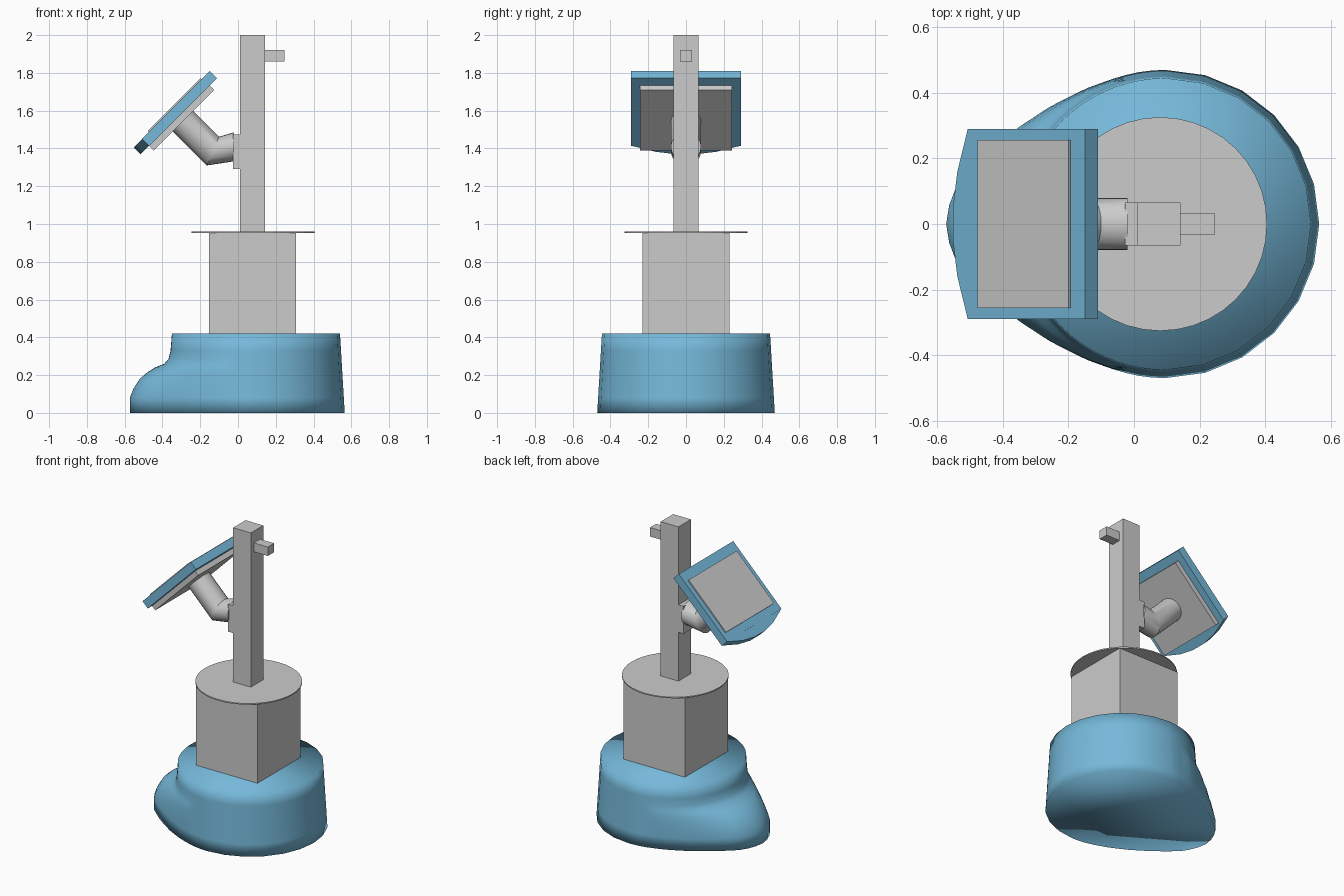
import bpy, bmesh, math
from math import sin, cos, pi

if "Cube" in bpy.data.objects:
    bpy.data.objects.remove(bpy.data.objects["Cube"])

blue = bpy.data.materials.new("blue_shell")
blue.diffuse_color = (0.18, 0.485, 0.70, 1)
blue.use_nodes = True
blue.node_tree.nodes["Principled BSDF"].inputs["Base Color"].default_value = blue.diffuse_color


def make(name, bm, mat=None):
    bmesh.ops.recalc_face_normals(bm, faces=bm.faces)
    me = bpy.data.meshes.new(name)
    bm.to_mesh(me)
    bm.free()
    ob = bpy.data.objects.new(name, me)
    bpy.context.collection.objects.link(ob)
    if mat:
        me.materials.append(mat)
    return ob


def smooth(ob, angle):
    bpy.ops.object.select_all(action='DESELECT')
    ob.select_set(True)
    bpy.context.view_layer.objects.active = ob
    bpy.ops.object.shade_smooth_by_angle(angle=math.radians(angle))


def loft(name, rings, mat=None):
    """Bridge closed rings of points and cap both ends."""
    bm = bmesh.new()
    vs = [[bm.verts.new(p) for p in ring] for ring in rings]
    n = len(vs[0])
    for a, b in zip(vs, vs[1:]):
        for i in range(n):
            j = (i + 1) % n
            bm.faces.new((a[i], a[j], b[j], b[i]))
    bm.faces.new(vs[0][::-1])
    bm.faces.new(vs[-1])
    return make(name, bm, mat)


def prism(name, outline, z0, z1, mat=None):
    return loft(name, [[(x, y, z) for x, y in outline] for z in (z0, z1)], mat)


def box(name, x0, x1, hy, z0, z1, mat=None):
    return prism(name, [(x0, -hy), (x1, -hy), (x1, hy), (x0, hy)], z0, z1, mat)


# Base shell: tapered round body with a nose that swells out toward -x
CX = 0.095
NOSE = [(-0.03, .455), (-0.14, .416), (-0.25, .362), (-0.36, .29),
        (-0.45, .22), (-0.52, .155), (-0.56, .08), (-0.573, 0)]


def nose_radius(a):
    """Distance from the body centre to the nose outline at angle a."""
    c, s = cos(a), abs(sin(a))
    if c > -0.1:
        return 0
    for (x0, y0), (x1, y1) in zip(NOSE, NOSE[1:]):
        x0, x1 = x0 - CX, x1 - CX
        dx, dy = x1 - x0, y1 - y0
        t = (s * x0 - c * y0) / (c * dy - s * dx)
        if -1e-6 <= t <= 1 + 1e-6:
            return math.hypot(x0 + t * dx, y0 + t * dy)
    return 0


angles = [i * pi / 12 for i in range(7)]
angles += [pi / 2 + i * pi / 36 for i in range(1, 36)]
angles += [3 * pi / 2 + i * pi / 12 for i in range(6)]
rings = []
for z, front in [(0, -.573), (.08, -.573), (.13, -.553), (.18, -.52), (.215, -.48),
                 (.24, -.44), (.26, -.39), (.285, -.368), (.33, -.357), (.42, -.35)]:
    r = 0.47 - 0.025 * z / 0.42
    f = max(0, (CX - r - front) / (CX - r + .573))
    ring = []
    for a in angles:
        side = f ** (0.5 + 0.5 * abs(cos(a))) if f > .06 else f
        rad = r + max(0, nose_radius(a) - r) * side
        ring.append((CX + rad * cos(a), rad * sin(a), z))
    rings.append(ring)
smooth(loft("base_shell", rings, blue), 180)

# Body, top plate, mast and sensor
box("body_box", -0.153, 0.306, 0.23, 0.42, 0.954)
circle = [(0.08 + .326 * cos(i * pi / 20), .326 * sin(i * pi / 20)) for i in range(40)]
prism("top_plate", circle, 0.953, 0.961)
box("mast", 0.01, 0.142, 0.066, 0.961, 2.0)
box("sensor", 0.142, 0.246, 0.033, 1.86, 1.92)
box("arm_mount", -0.027, 0.01, 0.066, 1.29, 1.475)

# Bent arm: each ring is given by its lower and upper edge in the xz plane
arm = []
for (xa, za), (xb, zb) in [((-.02, 1.332), (-.02, 1.486)), ((-.165, 1.31), (-.10, 1.462)),
                           ((-.345, 1.49), (-.238, 1.6))]:
    arm.append([((xa + xb) / 2 + (xb - xa) / 2 * cos(t), 0.08 * sin(t),
                 (za + zb) / 2 + (zb - za) / 2 * cos(t))
                for t in (i * pi / 12 for i in range(24))])
smooth(loft("screen_arm", arm), 30)

# Tilted screen: built flat, then turned 45 degrees about the y axis
chin = [(.667, -.29), (.667, .29), (.622, .16), (.604, .055),
        (.604, -.055), (.622, -.16)]
for part in (box("screen_frame", .667, 1.175, 0.29, 1.331, 1.386, blue),
             prism("screen_chin", chin, 1.333, 1.384, blue),
             box("screen_back", .666, 1.12, 0.243, 1.298, 1.331),
             box("screen_display", .718, 1.112, 0.256, 1.386, 1.394)):
    part.rotation_euler.y = -pi / 4
